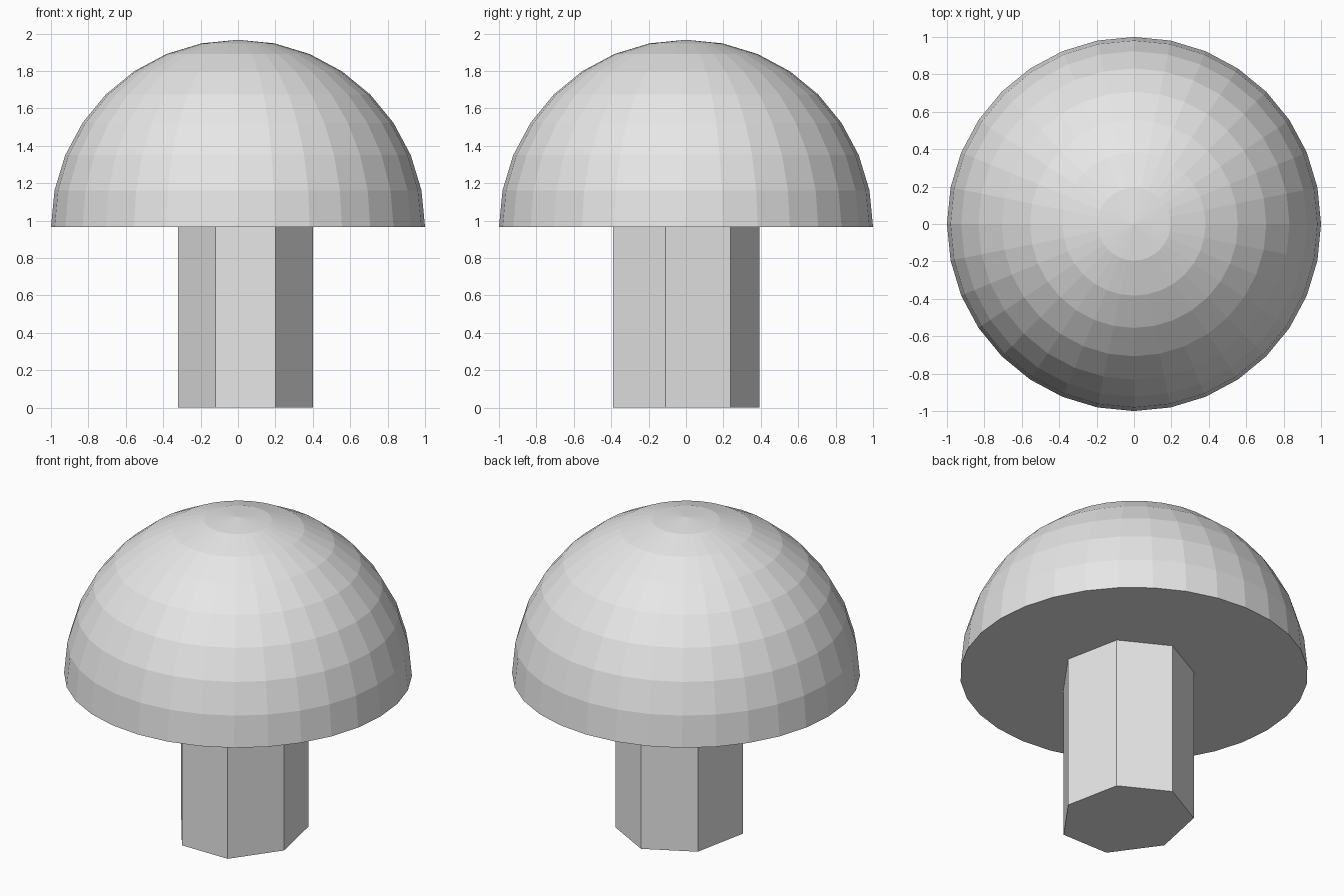
import bpy
import bmesh
import math
from mathutils import Matrix

CAP_BASE = 0.967

cube = bpy.data.objects.get("Cube")
if cube:
    bpy.data.objects.remove(cube, do_unlink=True)

grey = bpy.data.materials.new("plain_grey")
grey.use_nodes = True
colour = (0.8, 0.8, 0.8, 1)
grey.diffuse_color = colour
grey.node_tree.nodes["Principled BSDF"].inputs["Base Color"].default_value = colour


def add_object(name, bm):
    bmesh.ops.recalc_face_normals(bm, faces=bm.faces)
    mesh = bpy.data.meshes.new(name)
    bm.to_mesh(mesh)
    bm.free()
    mesh.materials.append(grey)
    obj = bpy.data.objects.new(name, mesh)
    bpy.context.collection.objects.link(obj)
    return obj


# Domed cap: upper half of a faceted sphere, closed underneath
bm = bmesh.new()
bmesh.ops.create_uvsphere(bm, u_segments=32, v_segments=16, radius=1)
bmesh.ops.delete(bm, geom=[v for v in bm.verts if v.co.z < -0.01], context='VERTS')
rim = [e for e in bm.edges if e.is_boundary]
bmesh.ops.contextual_create(bm, geom=rim)
cap = add_object("cap", bm)
cap.location.z = CAP_BASE

# Seven-sided stem, slightly stretched front to back and off centre
bm = bmesh.new()
height = CAP_BASE + 0.02
bmesh.ops.create_cone(bm, cap_ends=True, segments=7, radius1=1, radius2=1, depth=height)
first = max(bm.verts, key=lambda v: v.co.y).co
turn = math.pi / 2 - math.atan2(first.y, first.x)
bmesh.ops.transform(bm, matrix=Matrix.Rotation(turn, 4, 'Z'), verts=bm.verts)
bmesh.ops.scale(bm, vec=(0.37, 0.412, 1), verts=bm.verts)
stem = add_object("stem", bm)
stem.location = (0.04, -0.019, height / 2)
